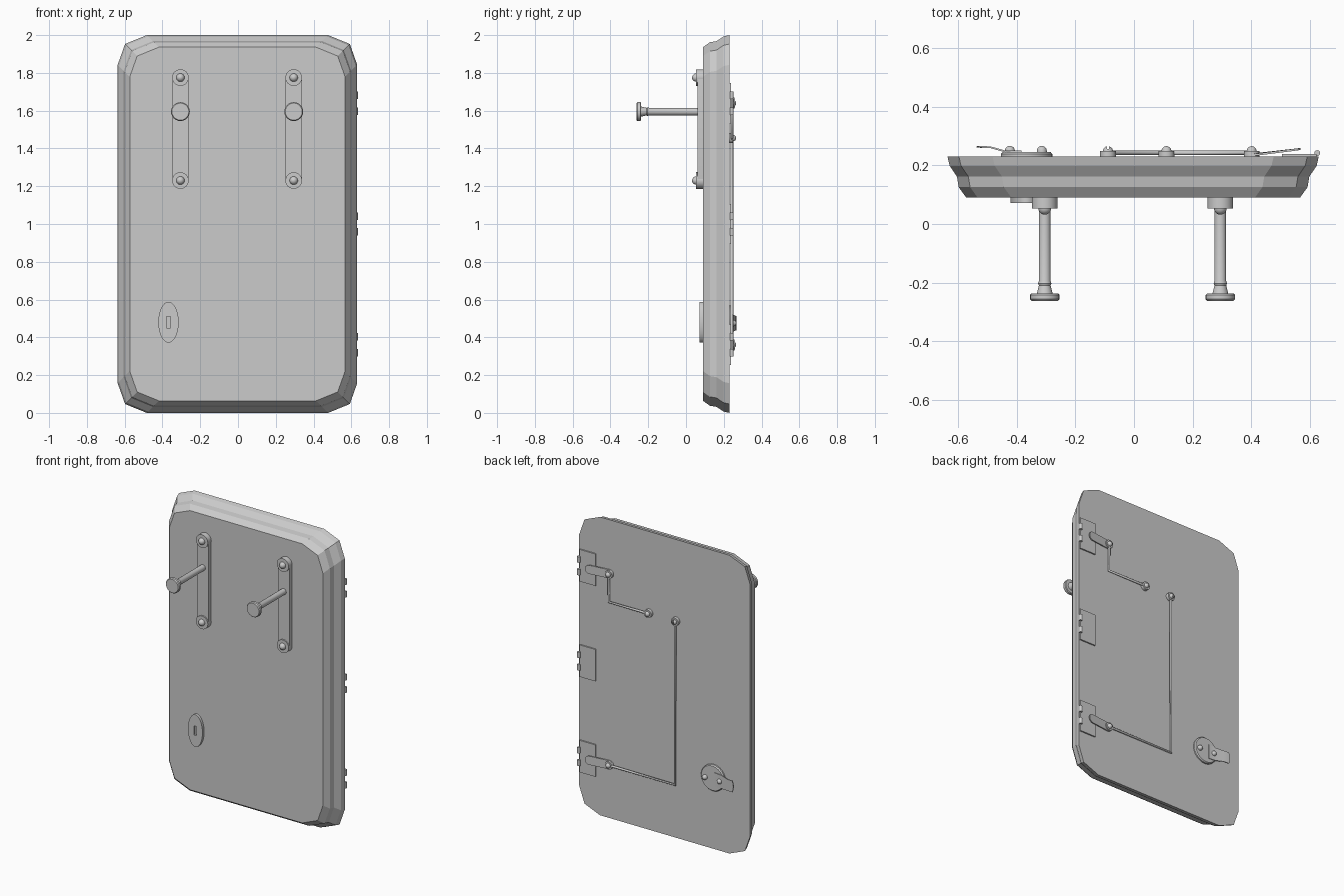
import bpy, bmesh
from math import sin, cos, pi, radians
from mathutils import Vector

if "Cube" in bpy.data.objects:
    bpy.data.objects.remove(bpy.data.objects["Cube"])

FRONT, BACK = 0.09, 0.23   # y of the two door faces


def finish(bm, name, smooth=True):
    bmesh.ops.remove_doubles(bm, verts=bm.verts, dist=1e-5)
    bmesh.ops.recalc_face_normals(bm, faces=bm.faces)
    me = bpy.data.meshes.new(name)
    bm.to_mesh(me)
    bm.free()
    ob = bpy.data.objects.new(name, me)
    bpy.context.collection.objects.link(ob)
    if smooth:
        bpy.ops.object.select_all(action='DESELECT')
        ob.select_set(True)
        bpy.context.view_layer.objects.active = ob
        bpy.ops.object.shade_smooth_by_angle(angle=radians(35))
    return ob


def loft(name, loops, smooth=True):
    """Join equal closed loops of 3D points and cap both ends."""
    bm = bmesh.new()
    rings = [[bm.verts.new(p) for p in lp] for lp in loops]
    n = len(rings[0])
    for a, b in zip(rings, rings[1:]):
        for i in range(n):
            j = (i + 1) % n
            bm.faces.new((a[i], a[j], b[j], b[i]))
    bm.faces.new(rings[0])
    bm.faces.new(rings[-1])
    return finish(bm, name, smooth)


def turned(name, x, z, profile, n=24, stretch=1.0):
    """Turn (radius, y) pairs about an axis running along y."""
    return loft(name, [[(x + r * cos(2 * pi * i / n), y, z + stretch * r * sin(2 * pi * i / n))
                        for i in range(n)] for r, y in profile])


def box(name, lo, hi):
    (a, b, c), (d, e, f) = lo, hi
    return loft(name, [[(a, y, c), (d, y, c), (d, y, f), (a, y, f)] for y in (b, e)], False)


def capsule(x0, z0, x1, z1, r, n=10):
    d = Vector((x1 - x0, z1 - z0)).normalized()
    s = Vector((-d.y, d.x))
    pts = []
    for (cx, cz), sg in (((x1, z1), 1), ((x0, z0), -1)):
        for i in range(n + 1):
            t = -pi / 2 + pi * i / n
            v = (d * cos(t) + s * sin(t)) * r * sg
            pts.append((cx + v.x, cz + v.y))
    return pts


def dome(r, y, h, n=5):
    return [(max(r * cos(pi / 2 * i / n), 0.0005), y + h * sin(pi / 2 * i / n)) for i in range(n + 1)]


def cut(ob, cutter):
    m = ob.modifiers.new("cut", 'BOOLEAN')
    m.operation, m.object, m.solver = 'DIFFERENCE', cutter, 'EXACT'
    cutter.hide_render = True
    cutter.hide_viewport = True


def rod(name, pts):
    cu = bpy.data.curves.new(name, 'CURVE')
    cu.dimensions = '3D'
    cu.bevel_depth, cu.bevel_resolution, cu.use_fill_caps = 0.008, 2, True
    sp = cu.splines.new('POLY')
    sp.points.add(len(pts) - 1)
    for p, (x, z) in zip(sp.points, pts):
        p.co = (x, BACK + 0.013, z, 1)
    ob = bpy.data.objects.new(name, cu)
    bpy.context.collection.objects.link(ob)
    bpy.ops.object.select_all(action='DESELECT')
    ob.select_set(True)
    bpy.context.view_layer.objects.active = ob
    bpy.ops.object.convert(target='MESH')


# Door slab: stepped edge profile with faceted corners
corner = [(0.634, 0.843), (0.595, 0.953), (0.48, 1.0)]
quads = ((1, 1, 1), (-1, 1, -1), (-1, -1, 1), (1, -1, -1))
loops = []
for inset, y in ((0, BACK), (0.007, 0.199), (0.032, 0.162), (0.038, 0.126), (0.064, FRONT)):
    loops.append([(sx * (x - inset) - 0.003, y, 1 + sz * (z - inset))
                  for sx, sz, o in quads for x, z in corner[::o]])
loft("door_slab", loops, False)

# Front handles: backing plate, two bolts, projecting peg
for x in (-0.305, 0.295):
    outline = capsule(x, 1.23, x, 1.775, 0.043)
    loft("handle_plate", [[(px, y, pz) for px, pz in outline] for y in (FRONT, 0.062)])
    for z in (1.23, 1.775):
        turned("handle_washer", x, z, [(0.044, FRONT), (0.044, 0.053)])
        turned("handle_bolt", x, z, dome(0.022, 0.054, -0.022))
    turned("handle_peg", x, 1.595, [(0.02, 0.065), (0.02, -0.195), (0.023, -0.203), (0.02, -0.21),
                                    (0.027, -0.238), (0.046, -0.238), (0.05, -0.242),
                                    (0.05, -0.257), (0.045, -0.263)])

# Keyhole plate on the front
plate = turned("keyhole_plate", -0.368, 0.48, [(0.054, FRONT), (0.054, 0.072)], 32, 2.0)
cut(plate, box("keyhole_slot_cutter", (-0.378, 0.05, 0.449), (-0.358, 0.086, 0.511)))

# Hinges: leaf and two knuckles each
for z in (1.64, 1.0, 0.36):
    box("hinge_leaf", (0.505, BACK - 0.005, z - 0.107), (0.624, BACK + 0.009, z + 0.107))
    for k in (-0.042, 0.042):
        n = 12
        loft("hinge_knuckle", [[(0.626 + 0.01 * cos(2 * pi * i / n), 0.242 + 0.01 * sin(2 * pi * i / n), zz)
                                for i in range(n)] for zz in (z + k - 0.02, z + k + 0.02)])

# Latch arms tilting away from the door over the hinges
for z in (1.64, 0.36):
    outline = capsule(0.405, z, 0.54, z, 0.029)
    loft("latch_arm", [[(px, BACK + t + max(0, px - 0.42) * 0.14, pz) for px, pz in outline]
                       for t in (0.002, 0.009)])

# Bolts and connecting rods on the back
for x, z in ((0.402, 1.64), (0.402, 0.36), (0.111, 1.455), (-0.089, 1.455)):
    turned("rod_washer", x, z, [(0.027, BACK), (0.027, 0.25)])
    b = turned("rod_bolt", x, z, dome(0.017, 0.249, 0.017))
    if x < 0:
        cut(b, box("bolt_slot_cutter", (x - 0.003, 0.256, z - 0.03), (x + 0.003, 0.28, z + 0.03)))
rod("upper_rod", [(0.402, 1.64), (0.402, 1.455), (0.111, 1.455)])
rod("lower_rod", [(0.402, 0.36), (-0.089, 0.36), (-0.089, 1.455)])

# Lock on the back: disc, bent lever, two bolts
turned("lock_disc", -0.367, 0.48, [(0.088, BACK), (0.088, 0.239), (0.082, 0.246)], 32)
bm = bmesh.new()
path = [(-0.385, 0.245, 0.048), (-0.44, 0.245, 0.044), (-0.49, 0.259, 0.038), (-0.53, 0.261, 0.038)]
rows = [[[bm.verts.new((x - 0.008 * (1 - s * s) * (i == 3), y + t, 0.475 + s * w))
          for s in (-1, -0.5, 0, 0.5, 1)] for t in (0, 0.006)] for i, (x, y, w) in enumerate(path)]
rings = [r[0] + r[1][::-1] for r in rows]
for a, b in zip(rings, rings[1:]):
    for i in range(10):
        bm.faces.new((a[i], a[(i + 1) % 10], b[(i + 1) % 10], b[i]))
for e in (rings[0], rings[-1]):
    bm.faces.new(e)
finish(bm, "lock_lever")
for x in (-0.315, -0.424):
    turned("lock_bolt", x, 0.475, [(0.017, 0.24)] + dome(0.017, 0.25, 0.017))
